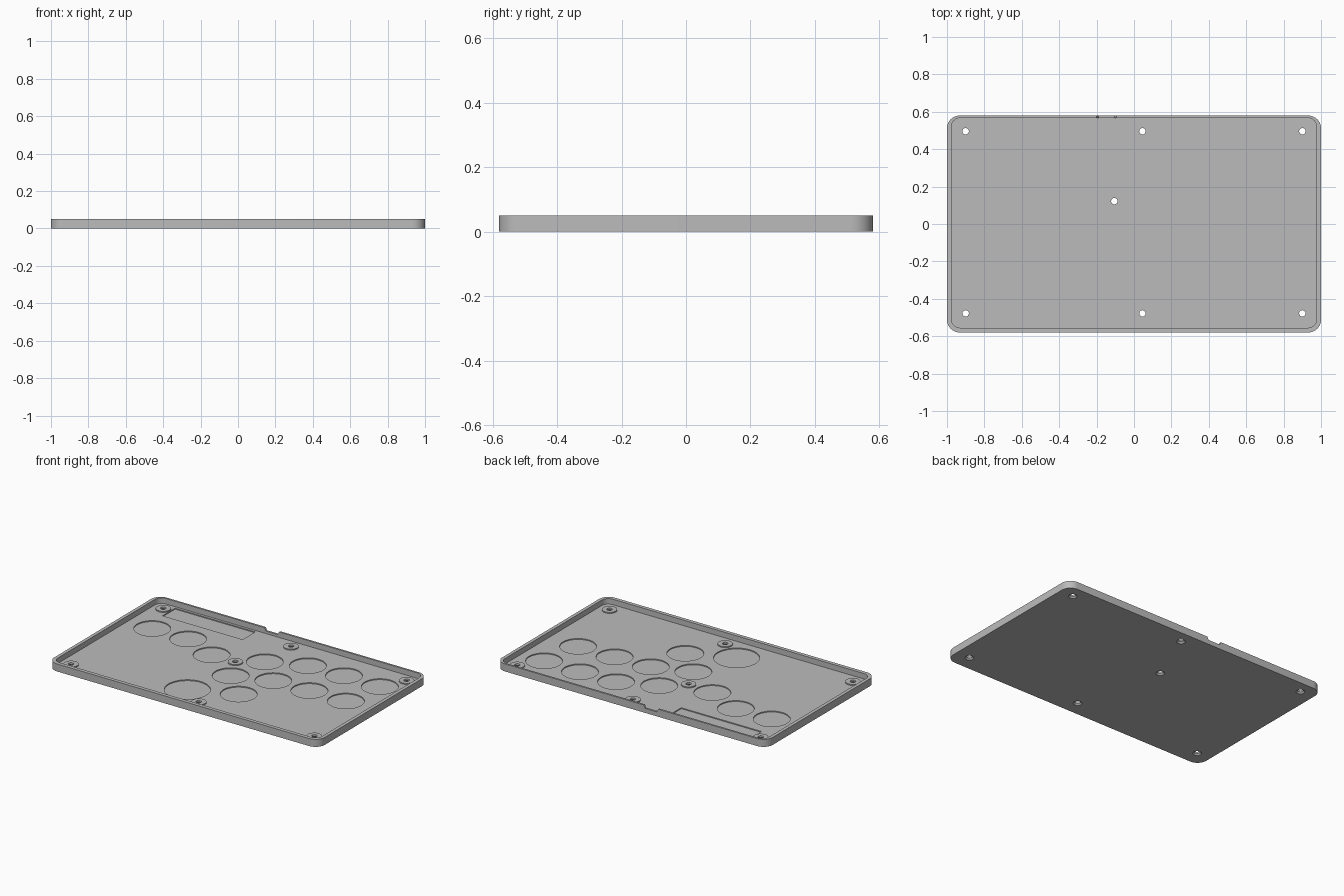
import bpy, bmesh
from math import sin, cos, pi, radians

cube = bpy.data.objects.get("Cube")
if cube:
    bpy.data.objects.remove(cube, do_unlink=True)

FLOOR, RIM = 0.0133, 0.05

grey = bpy.data.materials.new("light_grey")
grey.use_nodes = True
grey.diffuse_color = (0.5, 0.5, 0.5, 1)
grey.node_tree.nodes["Principled BSDF"].inputs["Base Color"].default_value = (0.5, 0.5, 0.5, 1)


def circle(x, y, r, n=48):
    return [(x + r * cos(2 * pi * i / n), y + r * sin(2 * pi * i / n)) for i in range(n)]


def rectangle(x0, x1, y0, y1):
    return [(x0, y0), (x1, y0), (x1, y1), (x0, y1)]


def rounded(x0, x1, y0, y1, r, steps=10):
    centres = [(x1 - r, y1 - r), (x0 + r, y1 - r), (x0 + r, y0 + r), (x1 - r, y0 + r)]
    return [(cx + r * cos(a), cy + r * sin(a))
            for q, (cx, cy) in enumerate(centres)
            for a in (pi / 2 * (q + i / steps) for i in range(steps + 1))]


def solid(name, prisms):
    """One object from prisms given as (bottom outline, top outline, z0, z1)."""
    bm = bmesh.new()
    for low, high, z0, z1 in prisms:
        a = [bm.verts.new((x, y, z0)) for x, y in low]
        b = [bm.verts.new((x, y, z1)) for x, y in high]
        bm.faces.new(a[::-1])
        bm.faces.new(b)
        for i in range(len(a)):
            j = (i + 1) % len(a)
            bm.faces.new((a[i], a[j], b[j], b[i]))
    mesh = bpy.data.meshes.new(name)
    bm.to_mesh(mesh)
    bm.free()
    mesh.materials.append(grey)
    obj = bpy.data.objects.new(name, mesh)
    bpy.context.collection.objects.link(obj)
    return obj


def straight(outline, z0, z1):
    return (outline, outline, z0, z1)


def combine(target, prisms, operation="DIFFERENCE"):
    tool = solid("helper", prisms)
    tool.hide_render = True
    mod = target.modifiers.new("shape", "BOOLEAN")
    mod.operation, mod.object, mod.solver = operation, tool, "EXACT"
    bpy.context.view_layer.objects.active = target
    bpy.ops.object.modifier_apply(modifier=mod.name)
    bpy.data.objects.remove(tool, do_unlink=True)


# Shallow tray with a raised rim
tray = solid("tray", [straight(rounded(-1, 1, -0.58, 0.58, 0.068), 0, RIM)])
combine(tray, [straight(rounded(-0.977, 0.977, -0.555, 0.567, 0.048), FLOOR, 0.1)])

# Round button recesses, one larger, and a rectangular board recess
buttons = [(-0.797, 0.233), (-0.533, 0.235), (-0.286, 0.13), (0.035, 0.233),
           (0.281, 0.337), (0.542, 0.345), (0.81, 0.342), (-0.02, -0.049),
           (0.232, 0.041), (0.493, 0.05), (0.76, 0.054), (0.171, -0.237)]
outlines = [circle(x, y, 0.112) for x, y in buttons]
outlines += [circle(-0.121, -0.362, 0.14), rectangle(-0.85, -0.257, 0.417, 0.55)]
combine(tray, [straight(o, 0.0067, 0.03) for o in outlines])

# Screw bosses with countersunk through holes
screws = [(x, y) for x in (-0.9, 0.045, 0.9) for y in (-0.478, 0.496)] + [(-0.105, 0.122)]
combine(tray, [straight(circle(x, y, 0.046), 0.008, 0.0205) for x, y in screws], "UNION")
combine(tray, [straight(circle(x, y, 0.017, 32), -0.02, 0.04) for x, y in screws])
combine(tray, [(circle(x, y, 0.029, 32), circle(x, y, 0.016, 32), -0.002, 0.0105)
               for x, y in screws])

# Cable notch in the back rim
combine(tray, [(rectangle(-0.19, -0.104, 0.55, 0.62), rectangle(-0.207, -0.087, 0.55, 0.62),
                0.03, 0.06)])

# Smooth corners and holes, crisp edges
bpy.ops.object.select_all(action="DESELECT")
tray.select_set(True)
bpy.context.view_layer.objects.active = tray
bpy.ops.object.shade_smooth_by_angle(angle=radians(30))
